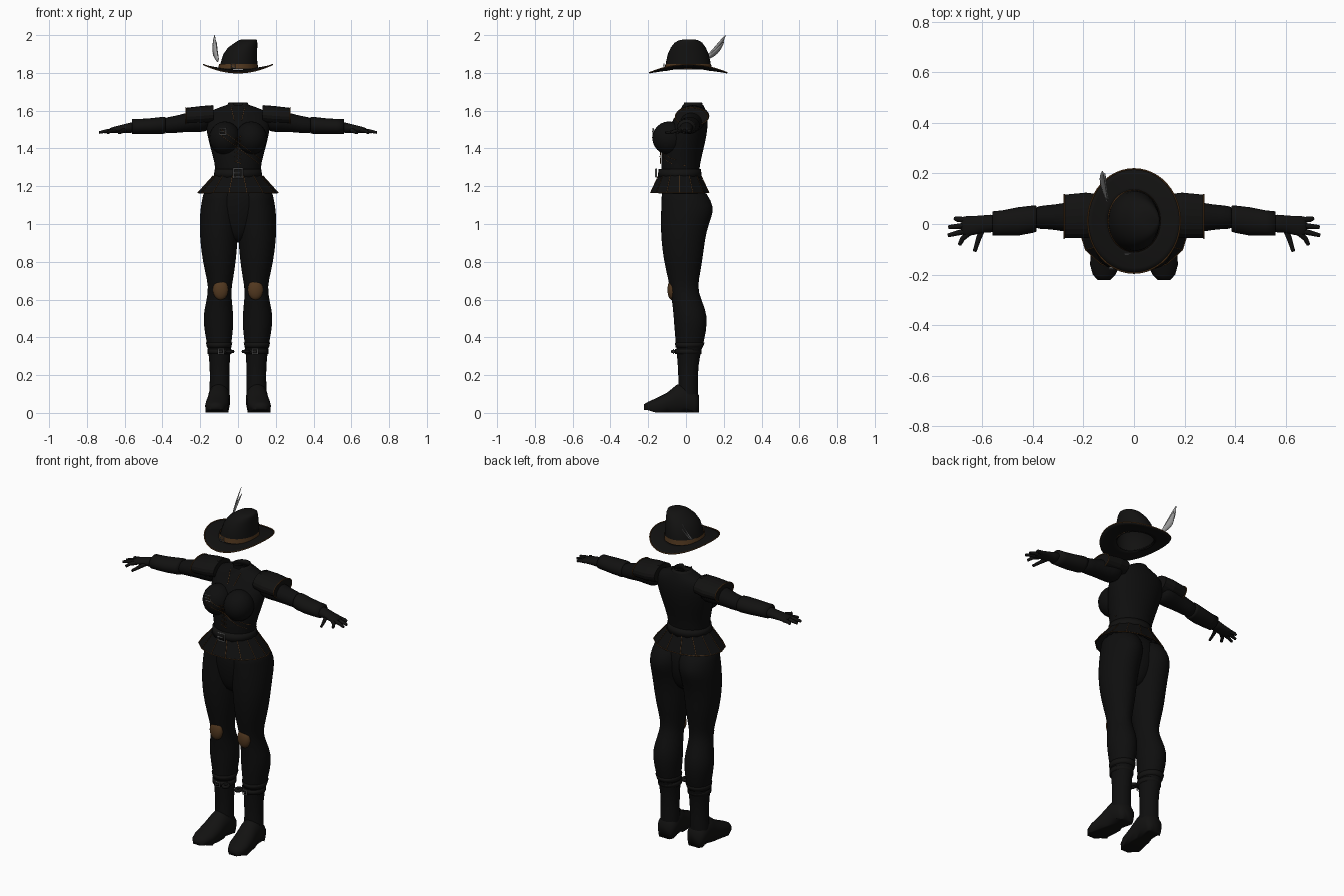
import bpy, bmesh
from math import pi, sin, cos
from mathutils import Vector
from mathutils.bvhtree import BVHTree

cube = bpy.data.objects.get("Cube")
if cube:
    bpy.data.objects.remove(cube, do_unlink=True)


def material(name, *rgb):
    m = bpy.data.materials.new(name)
    m.use_nodes = True
    m.diffuse_color = (*rgb, 1)
    shader = m.node_tree.nodes["Principled BSDF"]
    shader.inputs["Base Color"].default_value = (*rgb, 1)
    shader.inputs["Roughness"].default_value = 0.8
    return m


CLOTH = material("black cloth", .0045, .0045, .0045)
LEATHER = material("black leather", .006, .0058, .0055)
BROWN = material("brown leather", .085, .040, .014)
TRIM = material("brown trim", .11, .048, .014)
SILVER = material("silver", .32, .32, .32)
FEATHER = material("grey feather", .34, .34, .34)


def finish(bm, name, mat, smooth=True, subsurf=0, thick=0):
    bmesh.ops.recalc_face_normals(bm, faces=bm.faces)
    for f in bm.faces:
        f.smooth = smooth
    me = bpy.data.meshes.new(name)
    bm.to_mesh(me)
    bm.free()
    me.materials.append(mat)
    ob = bpy.data.objects.new(name, me)
    bpy.context.collection.objects.link(ob)
    if thick:
        mod = ob.modifiers.new("thickness", "SOLIDIFY")
        mod.thickness = thick
    if subsurf:
        mod = ob.modifiers.new("smooth", "SUBSURF")
        mod.levels = mod.render_levels = subsurf
    return ob


def loft(name, rings, mat, axis="z", side=1, n=20, caps=(True, True), **kw):
    """Skin elliptical rings (x, y, z, radius, radius) along an axis."""
    bm = bmesh.new()
    loops = []
    for x, y, z, a, b in rings:
        loop = []
        for i in range(n):
            t = 2 * pi * i / n
            u, v = a * cos(t), b * sin(t)
            d = {"z": (u, v, 0), "x": (0, u, v), "y": (u, 0, v)}[axis]
            loop.append(bm.verts.new((side * (x + d[0]), y + d[1], z + d[2])))
        loops.append(loop)
    for p, q in zip(loops, loops[1:]):
        for i in range(n):
            j = (i + 1) % n
            bm.faces.new((p[i], p[j], q[j], q[i]))
    for wanted, loop in zip(caps, (loops[0], loops[-1])):
        if wanted:
            bm.faces.new(loop)
    return finish(bm, name, mat, **kw)


def tube(name, paths, radius, mat, closed=False, taper=1):
    cu = bpy.data.curves.new(name, "CURVE")
    cu.dimensions = "3D"
    cu.bevel_depth, cu.bevel_resolution, cu.use_fill_caps = radius, 1, True
    for path in paths:
        sp = cu.splines.new("POLY")
        sp.points.add(len(path) - 1)
        sp.use_cyclic_u = closed
        for i, (pt, co) in enumerate(zip(sp.points, path)):
            pt.co = (*co, 1)
            pt.radius = 1 + (taper - 1) * i / (len(path) - 1)
    cu.materials.append(mat)
    ob = bpy.data.objects.new(name, cu)
    bpy.context.collection.objects.link(ob)


def ellipse(c, a, b, axis="z", n=40):
    ts = [2 * pi * i / n for i in range(n)]
    if axis == "x":
        return [(c[0], c[1] + a * cos(t), c[2] + b * sin(t)) for t in ts]
    return [(c[0] + a * cos(t), c[1] + b * sin(t), c[2]) for t in ts]


def ball(name, centre, scale, mat):
    bm = bmesh.new()
    bmesh.ops.create_uvsphere(bm, u_segments=20, v_segments=12, radius=1)
    for v in bm.verts:
        v.co = Vector(centre) + v.co * Vector(scale)
    return finish(bm, name, mat)


def buckle(name, x, y, z, size):
    bpy.ops.mesh.primitive_torus_add(
        major_segments=4, minor_segments=4, major_radius=size * 1.3, minor_radius=size * .2,
        location=(x, y, z), rotation=(pi / 2, pi / 4, 0))
    bpy.context.object.name = name
    bpy.context.object.data.materials.append(SILVER)
    tube(name + "_prong", [[(x - size, y - .003, z), (x + size * .4, y - .003, z)]], size * .15, SILVER)


# Jacket body and bust
torso = loft("jacket_body", [
    (0, -.03, 1.20, .125, .10), (0, -.03, 1.29, .118, .10), (0, -.025, 1.36, .135, .11),
    (0, -.01, 1.44, .158, .115), (0, .01, 1.51, .172, .107), (0, .03, 1.57, .175, .085),
    (0, .037, 1.605, .14, .068), (0, .037, 1.63, .06, .055)], CLOTH, caps=(True, False), subsurf=1)
parts = [torso]
for s in (1, -1):
    parts.append(ball("bust_" + ("left" if s > 0 else "right"),
                      (s * .07, -.09, 1.455), (.083, .088, .088), CLOTH))

# Surface lookup, so that seams lie on the jacket front
verts, polys = [], []
for ob in parts:
    base = len(verts)
    verts += [v.co.copy() for v in ob.data.vertices]
    polys += [[base + i for i in p.vertices] for p in ob.data.polygons]
tree = BVHTree.FromPolygons(verts, polys)


def front(x, z, lift=.001):
    hit = tree.ray_cast(Vector((x, -1, z)), Vector((0, 1, 0)))[0]
    return (x, (hit.y if hit else 0) - lift, z)


def seam(x0, z0, x1, z1, n=14):
    return [front(x0 + (x1 - x0) * i / n, z0 + (z1 - z0) * i / n) for i in range(n + 1)]


# Collar, lacing and chest strap
collar = loft("collar", [(0, .035, 1.60, .085, .065), (0, .033, 1.62, .064, .056),
                         (0, .033, 1.642, .05, .053)], LEATHER, caps=(False, False), thick=.006)
for v in collar.data.vertices:
    if v.co.y < 0 and abs(v.co.x) < .02:
        v.co.z -= .02
tube("collar_seams", [seam(s * .035, 1.615, s * .02, 1.55) for s in (1, -1)], .0015, TRIM)
lace = [front((-1) ** i * .016, 1.32 + i * .012, .004) for i in range(13)]
tube("front_lacing", [lace], .0025, TRIM)
tube("strap_edges", [seam(-.09, 1.47 + d, .125, 1.31 + d) for d in (0, .03)], .0013, TRIM)
buckle("chest_buckle", -.08, front(-.08, 1.49)[1] - .005, 1.49, .018)

# Belt and flared jacket skirt made of flat panels
PANELS = 14
loft("belt", [(0, -.033, 1.245, .13, .117), (0, -.033, 1.29, .123, .112)], LEATHER, n=28)
buckle("belt_buckle", 0, -.158, 1.27, .024)
loft("jacket_skirt", [(0, -.033, 1.265, .122, .11), (0, -.033, 1.165, .212, .158)], CLOTH,
     n=PANELS, caps=(False, False), smooth=False, thick=.004)
top = ellipse((0, -.033, 1.255), .133, .117, n=PANELS)
hem = ellipse((0, -.033, 1.166), .213, .159, n=PANELS)
tube("skirt_seams", list(zip(top, hem)), .0017, TRIM)
tube("skirt_hem", [hem], .002, TRIM, closed=True)

# Hips
loft("hips", [(0, -.02, 1.22, .13, .10), (0, -.015, 1.14, .175, .12), (0, -.01, 1.05, .165, .118),
              (0, -.015, .95, .09, .09), (0, -.015, .90, .03, .05)], CLOTH, subsurf=1)

for s, word in ((1, "left_"), (-1, "right_")):
    # Leg with boot shaft
    loft(word + "leg", [
        (.085, -.02, 1.20, .095, .112), (.09, .003, 1.12, .103, .133), (.097, .008, 1.07, .105, .142),
        (.1, -.006, 1.0, .104, .128), (.102, -.016, .92, .101, .117), (.099, -.015, .8, .089, .103),
        (.095, -.013, .7, .068, .08), (.097, -.009, .64, .06, .073), (.103, .018, .55, .076, .087),
        (.104, .025, .48, .083, .09), (.1, .021, .38, .067, .077), (.098, .012, .3, .056, .06),
        (.097, .011, .2, .051, .051), (.098, .011, .1, .055, .054), (.1, .011, .02, .058, .054)],
        CLOTH, side=s, subsurf=1)
    # Foot, with a flat sole
    foot = loft(word + "boot_foot", [
        (.098, .068, .05, .042, .045), (.098, .045, .06, .057, .06), (.1, -.01, .08, .058, .08),
        (.103, -.05, .07, .056, .078), (.108, -.10, .052, .061, .055), (.114, -.16, .04, .06, .037),
        (.118, -.20, .033, .045, .026), (.119, -.222, .03, .024, .016)], LEATHER, axis="y", side=s)
    for v in foot.data.vertices:
        if v.co.z < .03:
            v.co.z = .002 if v.co.y > -.19 else .014
    # Boot cuff, strap, buckle and strap loop
    loft(word + "boot_cuff", [(.1, .017, .345, .064, .071), (.1, .02, .372, .07, .079)], LEATHER, side=s)
    loft(word + "boot_strap", [(.098, .011, z, .063, .07) for z in (.312, .338)], LEATHER, side=s)
    buckle(word + "boot_buckle", s * .09, -.066, .325, .014)
    tube(word + "strap_loop", [ellipse((s * .042, -.055, .325), .014, .018, n=10)], .010, LEATHER, closed=True)
    # Knee pad
    ball(word + "knee_pad", (s * .092, -.075, .652), (.041, .023, .054), BROWN)

    # Layered shoulder pad with piping
    loft(word + "shoulder_pad", [
        (.13, .035, 1.578, .082, .05), (.19, .034, 1.572, .09, .053), (.275, .03, 1.568, .086, .047)],
        LEATHER, axis="x", side=s, smooth=False)
    loft(word + "shoulder_cap", [
        (.135, .035, 1.587, .065, .042), (.20, .034, 1.582, .078, .042), (.235, .034, 1.577, .08, .04)],
        LEATHER, axis="x", side=s)
    tube(word + "shoulder_piping", [ellipse((s * .276, .03, 1.568), .087, .048, "x")], .0028, TRIM, closed=True)
    # Sleeve and long glove
    loft(word + "sleeve", [
        (.14, .035, 1.55, .075, .065), (.22, .03, 1.545, .068, .058), (.28, .026, 1.537, .056, .05),
        (.34, .028, 1.525, .047, .045), (.41, .024, 1.52, .046, .042)], CLOTH, axis="x", side=s, subsurf=1)
    loft(word + "glove_forearm", [
        (.385, .021, 1.523, .051, .044), (.40, .019, 1.522, .054, .045), (.46, .01, 1.518, .056, .042),
        (.52, .004, 1.516, .05, .04), (.56, .002, 1.516, .048, .039)], LEATHER, axis="x", side=s)
    loft(word + "hand", [
        (.54, .002, 1.513, .04, .033), (.59, .002, 1.507, .033, .025), (.63, -.006, 1.502, .038, .02),
        (.665, -.008, 1.497, .041, .016), (.685, -.008, 1.494, .035, .011)], LEATHER, axis="x", side=s, subsurf=1)
    ends = ((.695, .687, -.08), (.735, -.045, -.027), (.733, -.012, -.006), (.708, .022, .016))
    fingers = [[(.65, -.033, 1.496), (.678, -.058, 1.492), (.69, -.082, 1.482)]]
    fingers += [[(.66, root, 1.496), (.70, (root + tip) / 2, 1.492), (reach, tip, 1.484)]
                for reach, tip, root in ends[1:]]
    fingers.append([(.60, -.02, 1.498), (.615, -.06, 1.49), (.63, -.108, 1.482)])
    tube(word + "fingers", [[(s * x, y, z) for x, y, z in f] for f in fingers], .0125, LEATHER, taper=.6)


# Hat brim, curled up at the sides and dipping front and back
def brim_point(k, t, lift=0):
    u, v = k * cos(t), k * sin(t)
    return (.183 * u, .012 + .206 * v, 1.821 + lift + .024 * u * u - .02 * v * v)


bm = bmesh.new()
SEG = 48
rows = [[bm.verts.new(brim_point(k, 2 * pi * i / SEG)) for i in range(SEG)] for k in (.52, .65, .8, .9, 1)]
for p, q in zip(rows, rows[1:]):
    for i in range(SEG):
        j = (i + 1) % SEG
        bm.faces.new((p[i], p[j], q[j], q[i]))
finish(bm, "hat_brim", LEATHER, thick=.004)
tube("hat_brim_piping", [[brim_point(1, 2 * pi * i / SEG) for i in range(SEG)]], .003, TRIM, closed=True)

# Hat crown, leaning to a peak on one side, open underneath
loft("hat_crown", [
    (0, .012, 1.818, .102, .12), (.006, .012, 1.86, .096, .117), (.012, .012, 1.90, .089, .108),
    (.025, .012, 1.935, .077, .092), (.043, .013, 1.96, .059, .073), (.052, .014, 1.972, .049, .053),
    (.057, .015, 1.977, .038, .03)], LEATHER, n=32, caps=(False, True))
loft("hat_band", [(0, .012, 1.822, .106, .124), (.002, .012, 1.848, .102, .121)], BROWN,
     n=32, caps=(False, False))
buckle("hat_buckle", -.025, -.117, 1.837, .012)


# Two-lobed feather
def plume(name, x0, x1, start, tip, width, bend):
    a, b = Vector((x0, *start)), Vector((x1, *tip))
    across = Vector((.15, -(b - a).z, (b - a).y)).normalized()
    bm = bmesh.new()
    rows = []
    for i in range(9):
        t = i / 8
        mid = a.lerp(b, t) + across * bend * sin(pi * t)
        w = width * sin(pi * (.06 + .92 * t)) ** .8
        rows.append([bm.verts.new(mid + across * w * k) for k in (-1, 0, 1)])
    for p, q in zip(rows, rows[1:]):
        for k in (0, 1):
            bm.faces.new((p[k], p[k + 1], q[k + 1], q[k]))
    finish(bm, name, FEATHER, thick=.002)


plume("feather_upper", -.108, -.125, (.09, 1.86), (.208, 1.999), .017, -.012)
plume("feather_lower", -.106, -.116, (.10, 1.87), (.20, 1.965), .017, -.014)
